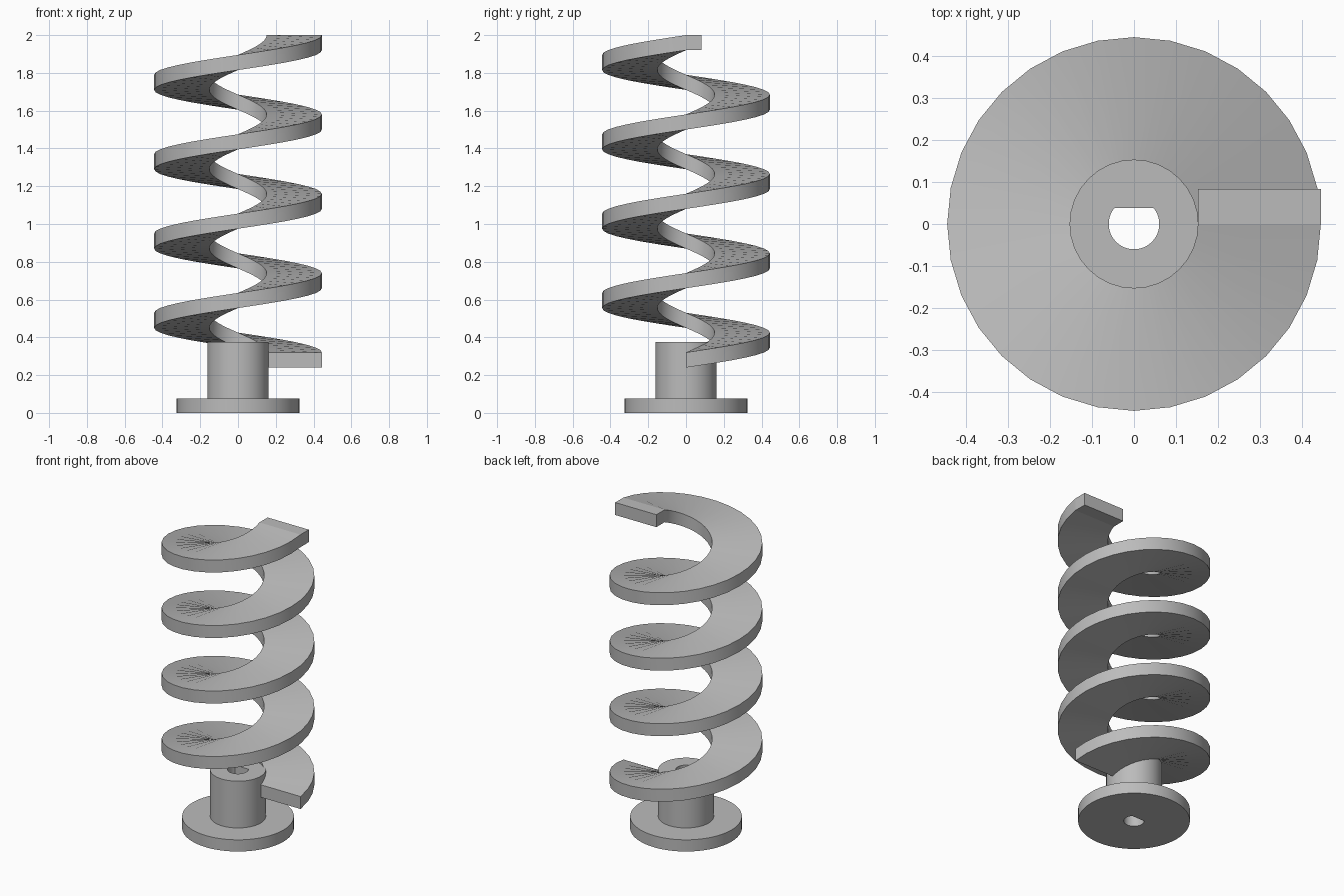
import bpy, bmesh
from math import sin, cos, pi, radians

cube = bpy.data.objects.get("Cube")
if cube:
    bpy.data.objects.remove(cube, do_unlink=True)

# Single material
grey = bpy.data.materials.new("plain_grey")
grey.use_nodes = True
colour = (0.5, 0.5, 0.5, 1)
grey.diffuse_color = colour
grey.node_tree.nodes["Principled BSDF"].inputs["Base Color"].default_value = colour


def bridge(bm, a, b):
    """Join two closed rings of equal length with quads."""
    n = len(a)
    for i in range(n):
        j = (i + 1) % n
        bm.faces.new((a[i], a[j], b[j], b[i]))


def finish(bm, name):
    bmesh.ops.recalc_face_normals(bm, faces=bm.faces)
    mesh = bpy.data.meshes.new(name)
    bm.to_mesh(mesh)
    bm.free()
    mesh.materials.append(grey)
    obj = bpy.data.objects.new(name, mesh)
    bpy.context.collection.objects.link(obj)
    bpy.ops.object.select_all(action="DESELECT")
    obj.select_set(True)
    bpy.context.view_layer.objects.active = obj
    bpy.ops.object.shade_smooth_by_angle(angle=radians(30))
    return obj


# Flanged hub with a D-shaped bore, made as a closed lathe section
SIDES = 64
BORE, BORE_FLAT = 0.06, 0.038
FLANGE_R, FLANGE_H = 0.325, 0.075
HUB_R, HUB_H = 0.162, 0.375

bm = bmesh.new()


def ring(radius, z, flat=10):
    return [bm.verts.new((radius * cos(2 * pi * i / SIDES),
                          min(radius * sin(2 * pi * i / SIDES), flat), z))
            for i in range(SIDES)]


rings = [ring(BORE, 0, BORE_FLAT), ring(FLANGE_R, 0), ring(FLANGE_R, FLANGE_H),
         ring(HUB_R, FLANGE_H), ring(HUB_R, HUB_H), ring(BORE, HUB_H, BORE_FLAT)]
for k, r in enumerate(rings):
    bridge(bm, r, rings[(k + 1) % len(rings)])
finish(bm, "flanged_hub")

# Spiral flight: a rectangular section swept up a helix
INNER, OUTER = 0.152, 0.444
THICK, PITCH, START, TURNS, STEPS = 0.08, 0.42, 0.24, 4, 32

bm = bmesh.new()
sections = []
for i in range(TURNS * STEPS + 1):
    a = 2 * pi * i / STEPS
    z = START + PITCH * i / STEPS
    sections.append([bm.verts.new((r * cos(a), r * sin(a), z + h))
                     for r, h in ((INNER, 0), (OUTER, 0), (OUTER, THICK), (INNER, THICK))])
for a, b in zip(sections, sections[1:]):
    bridge(bm, a, b)
bm.faces.new(sections[0])
bm.faces.new(sections[-1])
finish(bm, "spiral_flight")

# Flat tab that ends the flight at the top
TAB_LENGTH = 0.083
top = START + PITCH * TURNS + THICK
bm = bmesh.new()
bmesh.ops.create_cube(bm, size=1)
for v in bm.verts:
    v.co.x = OUTER if v.co.x > 0 else INNER
    v.co.y = TAB_LENGTH if v.co.y > 0 else 0
    v.co.z = top if v.co.z > 0 else top - THICK
finish(bm, "end_tab")
